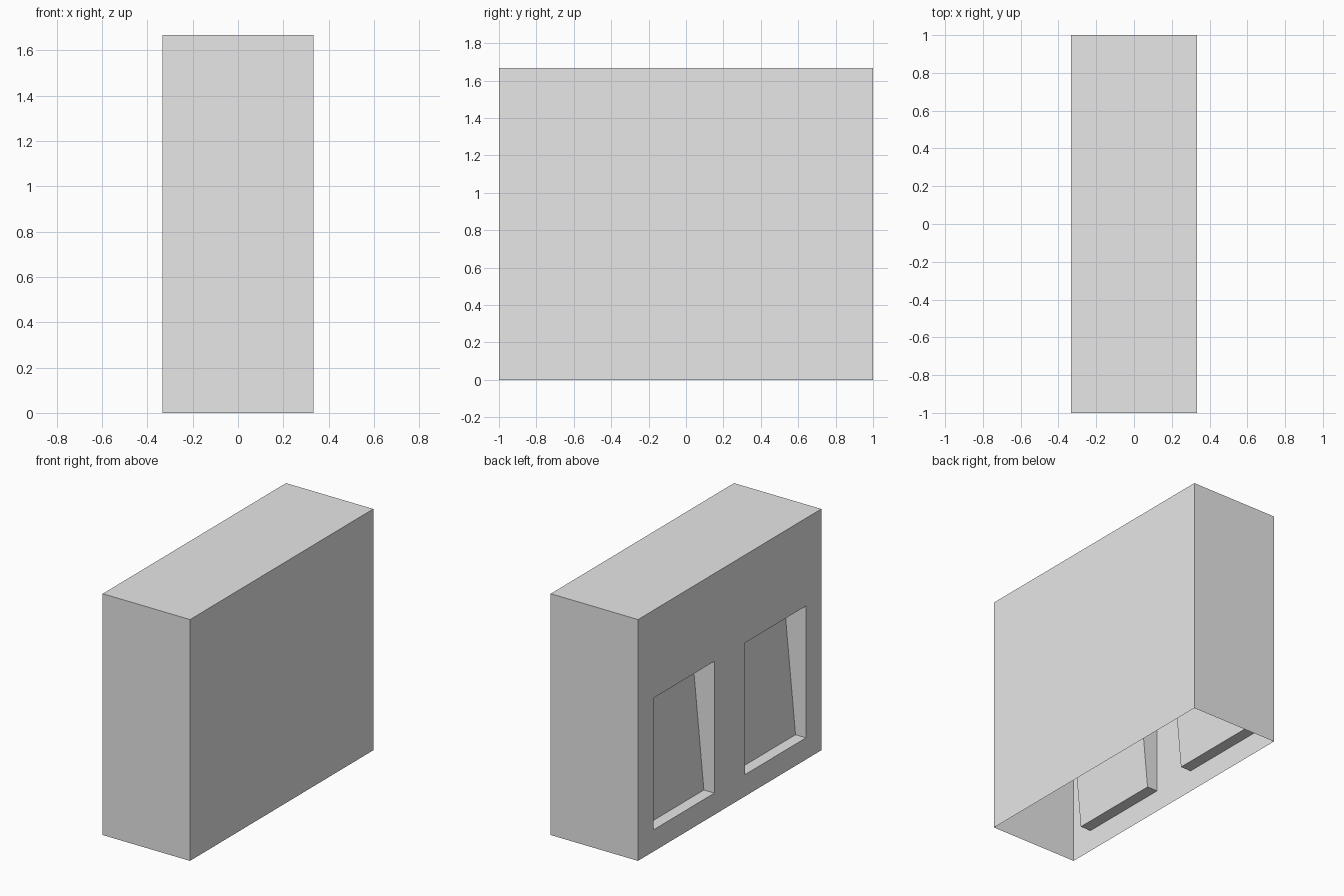
import bpy
import bmesh
from mathutils import Vector

if "Cube" in bpy.data.objects:
    bpy.data.objects.remove(bpy.data.objects["Cube"], do_unlink=True)

WIDTH, LENGTH, HEIGHT = 0.667, 2.0, 1.667
NICHE_Y = (0.167, 0.833)
NICHE_Z = (0.15, 1.06)
DEPTH_LOW, DEPTH_HIGH = 0.08, 0.167

# Single grey material
grey = bpy.data.materials.new("light grey")
grey.use_nodes = True
colour = (0.8, 0.8, 0.8, 1)
grey.diffuse_color = colour
grey.node_tree.nodes["Principled BSDF"].inputs["Base Color"].default_value = colour

# Hollow box shell, open underneath
bm = bmesh.new()
bmesh.ops.create_cube(bm, size=1)
bmesh.ops.scale(bm, vec=(WIDTH, LENGTH, HEIGHT), verts=bm.verts)
bmesh.ops.translate(bm, vec=(0, 0, HEIGHT / 2), verts=bm.verts)
bm.normal_update()
bottom = [f for f in bm.faces if f.normal.z < -0.9]
bmesh.ops.delete(bm, geom=bottom, context="FACES_ONLY")


def niche_wall():
    bm.normal_update()
    return [f for f in bm.faces if f.normal.x < -0.9]


def cut_wall(point, normal):
    faces = niche_wall()
    edges = {e for f in faces for e in f.edges}
    verts = {v for f in faces for v in f.verts}
    bmesh.ops.bisect_plane(bm, geom=faces + list(edges) + list(verts),
                           plane_co=point, plane_no=normal)


# Outline the two niches on the -x wall
for y in NICHE_Y:
    for side in (-1, 1):
        cut_wall(Vector((0, side * y, 0)), Vector((0, 1, 0)))
for z in NICHE_Z:
    cut_wall(Vector((0, 0, z)), Vector((0, 0, 1)))


def is_niche(face):
    c = face.calc_center_median()
    return NICHE_Y[0] < abs(c.y) < NICHE_Y[1] and NICHE_Z[0] < c.z < NICHE_Z[1]


# Sink the niches, deeper at the top so their backs slope
niches = [f for f in niche_wall() if is_niche(f)]
bmesh.ops.inset_individual(bm, faces=niches, thickness=0, depth=0)
middle = sum(NICHE_Z) / 2
for face in niches:
    for v in face.verts:
        v.co.x += DEPTH_HIGH if v.co.z > middle else DEPTH_LOW
bm.normal_update()

mesh = bpy.data.meshes.new("niche_block")
bm.to_mesh(mesh)
bm.free()
mesh.materials.append(grey)
block = bpy.data.objects.new("niche_block", mesh)
bpy.context.collection.objects.link(block)
